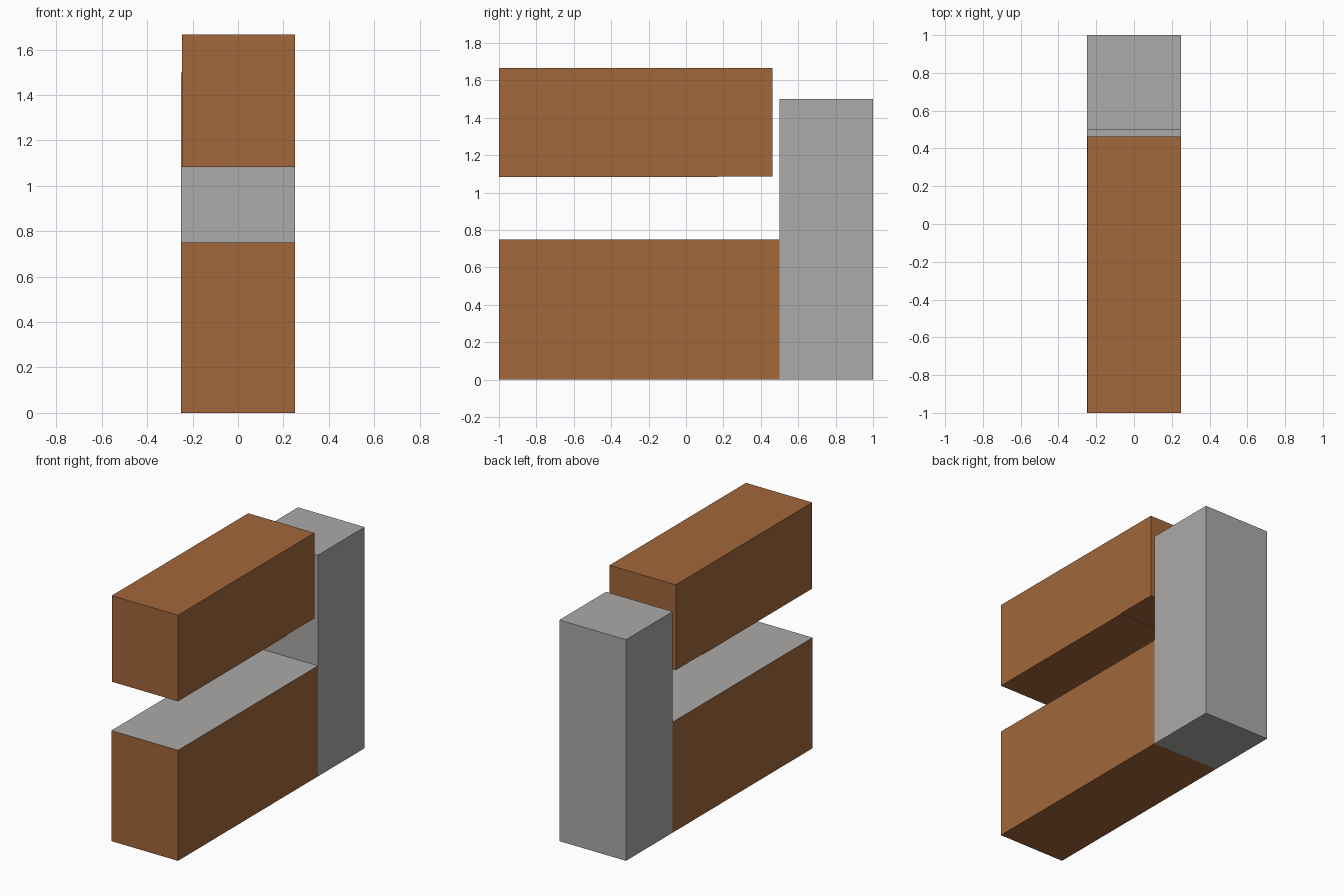
import bpy
import bmesh

if "Cube" in bpy.data.objects:
    bpy.data.objects.remove(bpy.data.objects["Cube"])


def material(name, rgb):
    m = bpy.data.materials.new(name)
    m.diffuse_color = (*rgb, 1.0)
    m.use_nodes = True
    m.node_tree.nodes["Principled BSDF"].inputs["Base Color"].default_value = m.diffuse_color
    return m


wood = material("brown wood", (0.36, 0.135, 0.043))
grey = material("light grey", (0.41, 0.405, 0.395))


def box(name, lo, hi, side, top=None):
    """Axis-aligned box with an optional different colour on its top face."""
    bm = bmesh.new()
    bmesh.ops.create_cube(bm, size=1)
    for v in bm.verts:
        v.co = [lo[i] if v.co[i] < 0 else hi[i] for i in range(3)]
    bm.normal_update()
    me = bpy.data.meshes.new(name)
    me.materials.append(side)
    if top:
        me.materials.append(top)
        for f in bm.faces:
            f.material_index = int(f.normal.z > 0.5)
    bm.to_mesh(me)
    bm.free()
    ob = bpy.data.objects.new(name, me)
    bpy.context.collection.objects.link(ob)
    return ob


# Base cabinets with grey worktops
for i in range(3):
    y = -1 + 0.5 * i
    box(f"base_cabinet_{i + 1}", (-0.25, y, 0), (0.25, y + 0.5, 0.75), wood, grey)

# Wall cabinets floating above; the last one is very slightly shorter
w = 0.2925
for i in range(5):
    y = -1 + w * i
    z = 1.087 if i == 4 else 1.082
    box(f"wall_cabinet_{i + 1}", (-0.247, y, z), (0.25, y + w, 1.666), wood)

# Tall fridge at the back end
box("fridge", (-0.25, 0.5, 0), (0.25, 1, 1.5), grey)
